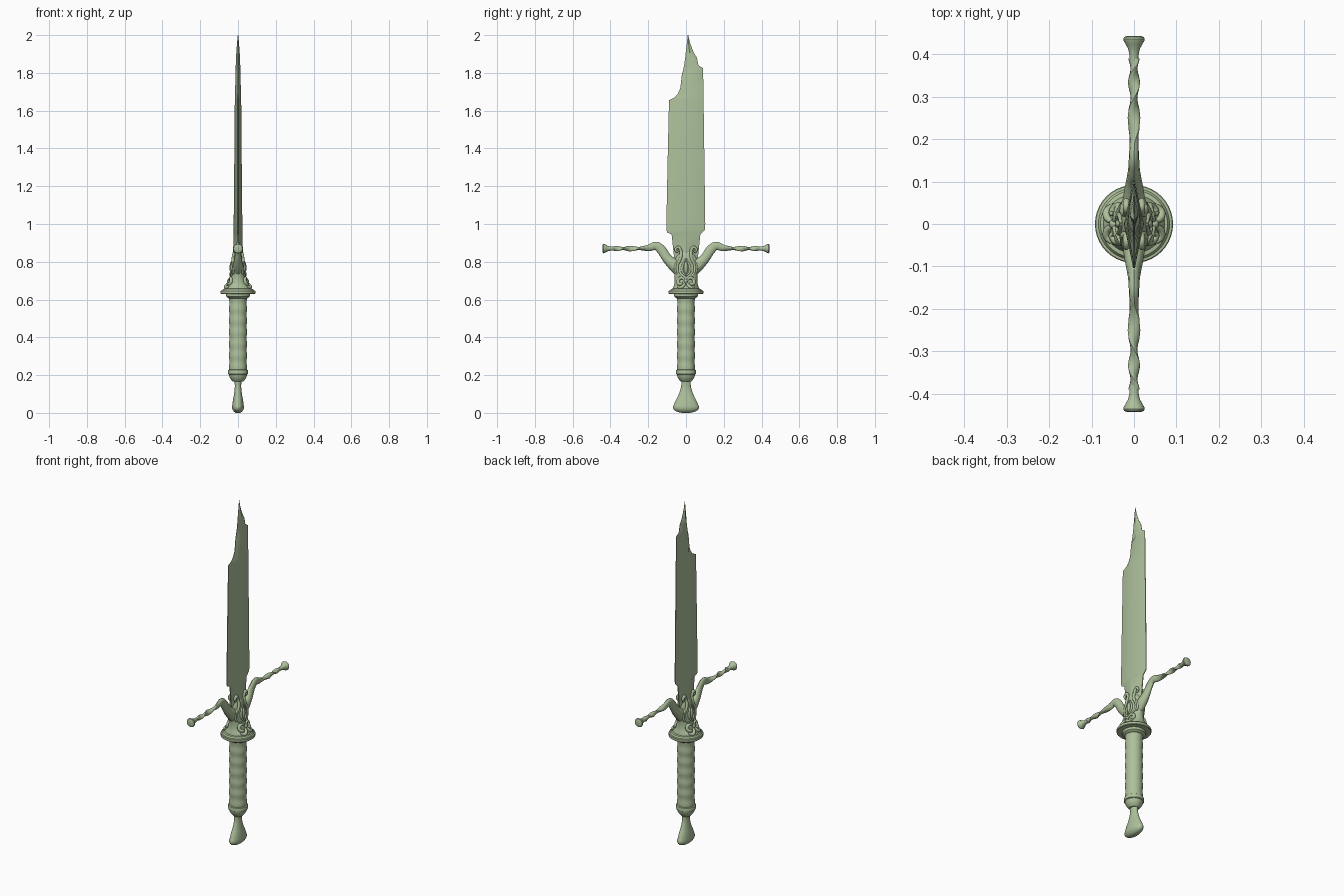
import bpy, bmesh, math
from math import sin, cos, pi
from mathutils import Vector

if "Cube" in bpy.data.objects:
    bpy.data.objects.remove(bpy.data.objects["Cube"])

# aged green metal
metal = bpy.data.materials.new("green_metal")
metal.diffuse_color = (.42, .53, .33, 1)
metal.use_nodes = True
metal.node_tree.nodes["Principled BSDF"].inputs["Base Color"].default_value = metal.diffuse_color


def loft(name, rings, angle=35, mirror=None):
    """Skin a list of closed rings and cap both ends."""
    bm = bmesh.new()
    rows = [[bm.verts.new(p) for p in r] for r in rings]
    n = len(rows[0])
    for a, b in zip(rows, rows[1:]):
        for i in range(n):
            j = (i + 1) % n
            bm.faces.new((a[i], a[j], b[j], b[i]))
    bm.faces.new(rows[0])
    bm.faces.new(rows[-1])
    bmesh.ops.recalc_face_normals(bm, faces=bm.faces)
    me = bpy.data.meshes.new(name)
    bm.to_mesh(me)
    bm.free()
    me.materials.append(metal)
    me.shade_smooth()
    me.set_sharp_from_angle(angle=math.radians(angle))
    ob = bpy.data.objects.new(name, me)
    bpy.context.collection.objects.link(ob)
    if mirror:
        m = ob.modifiers.new("mirror", 'MIRROR')
        m.use_axis = mirror
        m.use_mirror_merge = False
    return ob


def spline(pts, steps):
    """Catmull-Rom interpolation of equal length tuples."""
    p = [pts[0]] + list(pts) + [pts[-1]]
    out = []
    for k in range(1, len(p) - 2):
        for s in range(steps):
            t = s / steps
            out.append(tuple(0.5 * (2 * b + (c - a) * t + (2 * a - 5 * b + 4 * c - d) * t * t
                                    + (3 * b - a - 3 * c + d) * t ** 3)
                             for a, b, c, d in zip(*p[k - 1:k + 3])))
    return out + [tuple(pts[-1])]


def oval(z, rx, ry, n=40):
    return [(rx * cos(2 * pi * i / n), ry * sin(2 * pi * i / n), z) for i in range(n)]


def lathe(name, prof):
    return loft(name, [oval(z, r, r) for r, z in prof])


# blade: diamond section, broken tip (z, left y, right y, half thickness)
blade = [(0.72, -.05, .05, .024), (0.84, -.065, .065, .024), (0.945, -.076, .076, .024),
         (0.955, -.10, .085, .023), (0.97, -.104, .10, .023), (1.0, -.104, .102, .023),
         (1.3, -.098, .098, .020), (1.655, -.09, .093, .017), (1.67, -.06, .093, .017),
         (1.69, -.043, .092, .016), (1.72, -.03, .092, .015), (1.79, -.022, .091, .013),
         (1.825, -.013, .09, .012), (1.84, -.01, .066, .012), (1.88, -.004, .058, .010),
         (1.91, -.001, .04, .009), (1.935, .002, .03, .007), (1.96, .005, .021, .005),
         (2.0, .009, .012, .001)]
rings = []
for z, l, r, t in blade:
    mid = (l + r) / 2 if z > 1.8 else 0
    e = t * .1
    rings.append([(e, l, z), (t, mid, z), (e, r, z), (-e, r, z), (-t, mid, z), (-e, l, z)])
loft("blade", rings, 34)

# fishtail pommel
pommel = spline([(.035, .031, .068), (.065, .027, .055), (.10, .021, .038),
                 (.14, .017, .026), (.175, .02, .026), (.19, .03, .034)], 4)
base = [(0.0, .012, .02), (.004, .018, .04), (.010, .024, .055), (.018, .029, .065), (.026, .031, .0685)]
loft("pommel", [oval(*p) for p in base + pommel])

# collar between pommel and grip
lathe("collar", [(.026, .165), (.036, .175), (.045, .19), (.048, .203), (.053, .206), (.054, .216),
                 (.052, .226), (.046, .23)])

# gently ribbed grip
lathe("grip", [(.0465 + .0012 * cos((z - .24) / .062 * 2 * pi), z)
               for z in (.225 + .39 * i / 60 for i in range(61))])

# round guard disc with stepped rim
lathe("guard_disc", [(.046, .605), (.058, .612), (.062, .615), (.063, .629), (.090, .630), (.092, .632),
                     (.092, .645), (.090, .647), (.084, .648), (.079, .656), (.07, .658)])

# flared body joining disc and blade (z, half x, half y)
body = [(.645, .078, .072), (.665, .068, .067), (.69, .05, .061), (.72, .041, .06), (.76, .035, .065),
        (.80, .030, .062), (.84, .025, .045), (.86, .018, .02)]
bodyfine = spline(body, 5)
loft("guard_body", [oval(*p) for p in bodyfine])

# curved, twisted cross arms (y, z, half width, half depth, twist)
arm = spline([(.02, .755, .045, .027, 0), (.065, .785, .033, .025, 0), (.10, .818, .026, .019, 0),
              (.128, .86, .025, .014, 0), (.158, .884, .022, .012, 0), (.195, .874, .018, .010, .2),
              (.23, .871, .015, .009, 1), (.29, .870, .015, .008, 2.9), (.34, .870, .014, .008, 5.0),
              (.39, .870, .014, .009, 7.5)], 8)
rings = []
for i, (y, z, w, d, tw) in enumerate(arm):
    a, b = arm[max(i - 1, 0)], arm[min(i + 1, len(arm) - 1)]
    tan = Vector((0, b[0] - a[0], b[1] - a[1])).normalized()
    side, nor = Vector((1, 0, 0)), Vector((0, -tan.z, tan.y))
    ring = []
    for k in range(12):
        u = 2 * pi * k / 12
        p, q = w * cos(u), d * sin(u)
        ring.append(Vector((0, y, z)) + nor * (p * cos(tw) - q * sin(tw)) + side * (p * sin(tw) + q * cos(tw)))
    rings.append(ring)
loft("cross_arms", rings, 50, (False, True, False))

# trumpet ends of the cross arms
ends = [(.38, .010), (.40, .011), (.413, .014), (.424, .020), (.432, .0245), (.436, .0255), (.440, .0235), (.443, .016)]
loft("arm_ends", [[(r * cos(2 * pi * i / 24), y, .87 + r * sin(2 * pi * i / 24)) for i in range(24)]
                  for y, r in ends], 35, (False, True, False))


def surface_x(y, z):
    """Depth of the body face under an ornament."""
    z = min(max(z, .65), .859)
    a, b = next((a, b) for a, b in zip(bodyfine, bodyfine[1:]) if a[0] <= z <= b[0])
    t = (z - a[0]) / (b[0] - a[0])
    rx, ry = a[1] + (b[1] - a[1]) * t, a[2] + (b[2] - a[2]) * t
    return max(rx * math.sqrt(max(0, 1 - (y / ry) ** 2)), .016)


def ornament(name, paths, depth):
    """Tapered relief tubes, repeated on both faces and both sides."""
    cu = bpy.data.curves.new(name, 'CURVE')
    cu.dimensions = '3D'
    cu.bevel_depth = depth
    cu.bevel_resolution = 2
    cu.use_fill_caps = True
    cu.materials.append(metal)
    for path in paths:
        pts = spline(path, 5)
        for sx in (1, -1):
            for sy in (1, -1):
                s = cu.splines.new('POLY')
                s.points.add(len(pts) - 1)
                for i, (y, z) in enumerate(pts):
                    s.points[i].co = (sx * (surface_x(y, z) + .002), sy * y, z, 1)
                    s.points[i].radius = .55 + .6 * sin(pi * i / (len(pts) - 1))
                s.use_smooth = True
    bpy.context.collection.objects.link(bpy.data.objects.new(name, cu))


# scrolls rising along the blade, leaf outline and lower swirls
ornament("scrolls", [
    [(.018, .715), (.042, .74), (.046, .78), (.03, .815), (.026, .85), (.038, .877), (.054, .868), (.05, .852),
     (.041, .857)],
    [(.05, .735), (.056, .765), (.05, .79), (.04, .80)],
], .0075)
ornament("leaf_outline", [[(.002, .725), (.02, .75), (.018, .78), (.001, .815)]], .006)
ornament("lower_swirls", [
    [(.004, .70), (.022, .715), (.04, .705), (.04, .685), (.026, .682), (.024, .693)],
    [(.004, .69), (.015, .672), (.032, .664), (.045, .672)],
], .0085)

# raised buds in the centre of each face
for name, z, r, h in (("leaf_bud", .768, .011, .034), ("flower_bud", .698, .012, .012)):
    x0 = surface_x(0, z)
    rows = [[(x0 + r * sin(a) * cos(u), r * sin(a) * sin(u), z - h * cos(a)) for u in
             (2 * pi * k / 16 for k in range(16))] for a in (.05 + (pi - .1) * i / 10 for i in range(11))]
    loft(name, rows, 60, (True, False, False))
